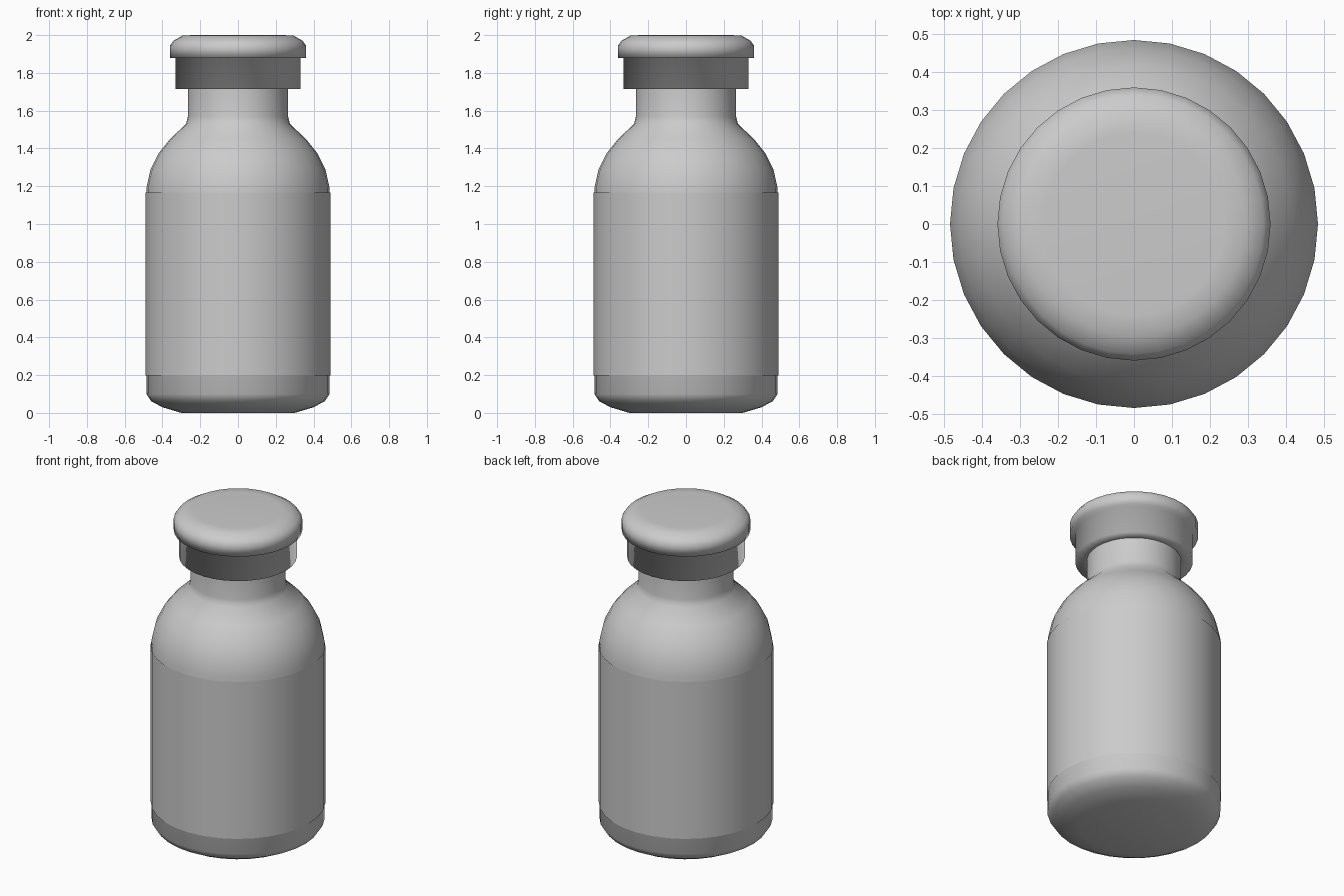
import bpy
import bmesh
from math import pi

SIDES = 32

cube = bpy.data.objects.get("Cube")
if cube:
    bpy.data.objects.remove(cube, do_unlink=True)


def make_material(name, color):
    mat = bpy.data.materials.new(name)
    mat.use_nodes = True
    mat.diffuse_color = color
    mat.node_tree.nodes["Principled BSDF"].inputs["Base Color"].default_value = color
    return mat


def lathe(name, profile, mat):
    """Spin a (radius, height) profile around z, smooth shaded."""
    bm = bmesh.new()
    verts = [bm.verts.new((r, 0, z)) for r, z in profile]
    edges = [bm.edges.new(pair) for pair in zip(verts, verts[1:])]
    bmesh.ops.spin(bm, geom=verts + edges, cent=(0, 0, 0), axis=(0, 0, 1),
                   angle=2 * pi, steps=SIDES, use_merge=True)
    bmesh.ops.remove_doubles(bm, verts=bm.verts[:], dist=0.0005)
    bmesh.ops.recalc_face_normals(bm, faces=bm.faces[:])
    # the profile runs bottom to top, so outer walls must face away from the axis
    wall = max(bm.faces, key=lambda f: f.calc_center_median().xy.length)
    if wall.normal.dot(wall.calc_center_median()) < 0:
        bmesh.ops.reverse_faces(bm, faces=bm.faces[:])
    for face in bm.faces:
        face.smooth = True
    mesh = bpy.data.meshes.new(name)
    bm.to_mesh(mesh)
    bm.free()
    mesh.materials.append(mat)
    obj = bpy.data.objects.new(name, mesh)
    bpy.context.collection.objects.link(obj)
    return obj


grey = make_material("light grey", (0.6, 0.6, 0.6, 1))

# Bottle: rounded base, straight wall, domed shoulder and neck
lathe("bottle_body", [
    (0, 0), (0.3, 0), (0.4, 0.03), (0.46, 0.062), (0.485, 0.1),
    (0.485, 1.19), (0.463, 1.29), (0.42, 1.375), (0.36, 1.45),
    (0.275, 1.53), (0.265, 1.57), (0.265, 1.74)], grey)

# Thin label sleeve wrapped around the straight wall
lathe("label_sleeve", [(0.489, 0.197), (0.489, 1.166)], grey)

# Cap: crimped collar below a wider lid with a bevelled rim
lathe("cap", [
    (0.262, 1.715), (0.33, 1.715), (0.33, 1.88), (0.36, 1.88),
    (0.36, 1.945), (0.342, 1.97), (0.295, 1.997), (0.24, 2), (0, 2)], grey)
